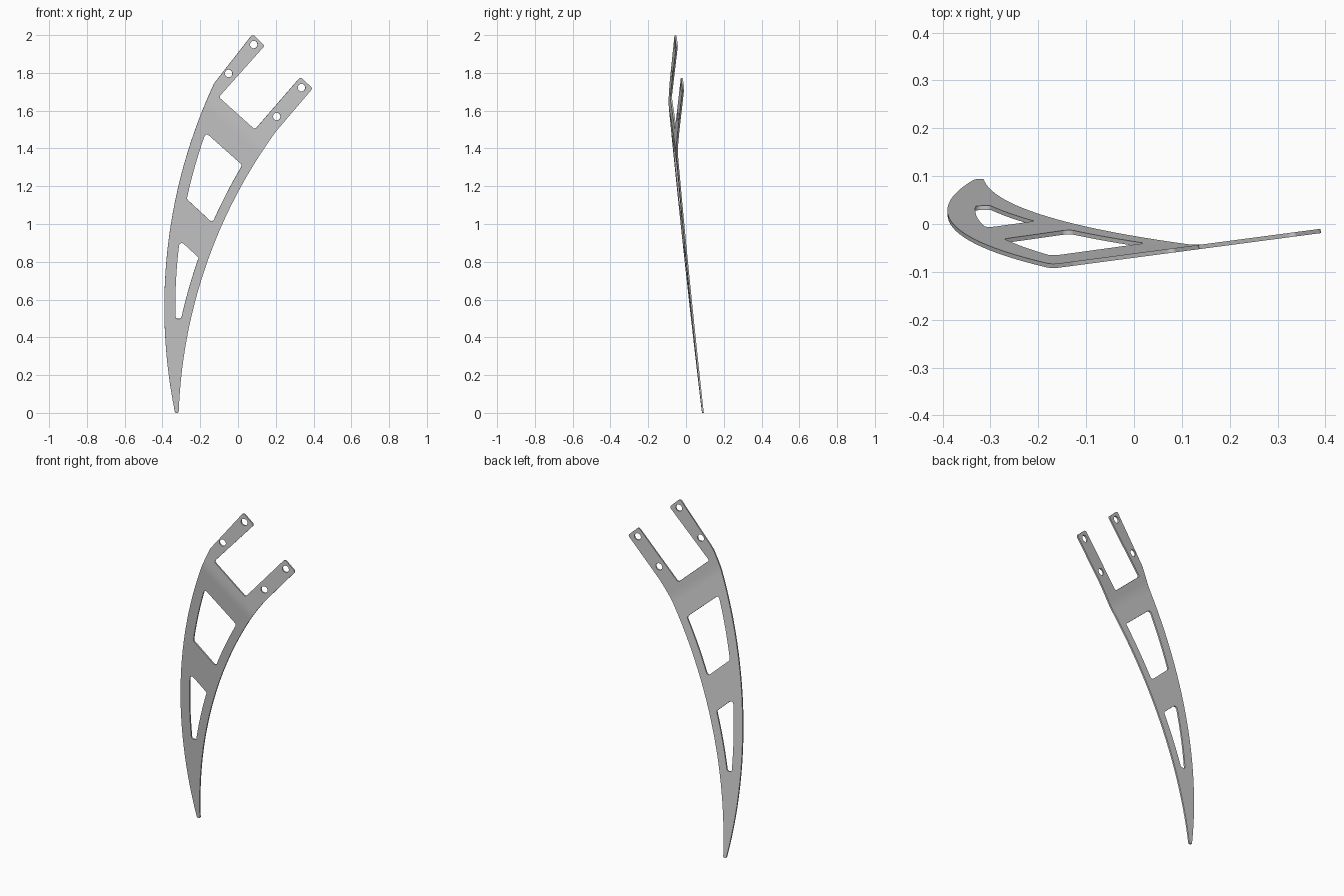
import bpy, bmesh
from math import sqrt, tan, cos, sin, pi
from mathutils import Vector

if "Cube" in bpy.data.objects:
    bpy.data.objects.remove(bpy.data.objects["Cube"])

THICK = 0.009
LEFT, LEFT_R = (2.40, 0.56), 2.79       # circle of the outer (left) edge
RIGHT, RIGHT_R = (2.374, -0.095), 2.69  # circle of the inner (right) edge


def arc(c, rad, z0, z1, n, r0, r1):
    """Points (x, z, fillet) on the left side of a circle, z0 to z1."""
    pts = []
    for i in range(n + 1):
        z = z0 + (z1 - z0) * i / n
        fillet = r0 if i == 0 else r1 if i == n else 0
        pts.append((c[0] - sqrt(rad * rad - (z - c[1]) ** 2), z, fillet))
    return pts


def rounded(pts, steps=6):
    """Round the corners of a closed profile by each point's fillet radius."""
    out = []
    for i, (x, z, r) in enumerate(pts):
        p = Vector((x, z))
        if r == 0:
            out.append(p)
            continue
        a = Vector(pts[i - 1][:2]) - p
        b = Vector(pts[(i + 1) % len(pts)][:2]) - p
        la, lb = a.length, b.length
        a.normalize()
        b.normalize()
        half = a.angle(b) / 2
        t = min(r / tan(half), la * 0.48, lb * 0.48)
        r = t * tan(half)
        centre = p + (a + b).normalized() * (r / sin(half))
        va, vb = p + a * t - centre, p + b * t - centre
        for k in range(steps + 1):
            f = k / steps
            out.append(centre + va.lerp(vb, f).normalized() * r)
    return out


def circle(x, z, r, n=24):
    return [Vector((x + r * cos(2 * pi * i / n), z + r * sin(2 * pi * i / n))) for i in range(n)]


# Outer profile: curved blade with a two-pronged fork on top
outline = rounded(
    arc(LEFT, LEFT_R, 0, 1.745, 28, 0.007, 0.08)
    + [(0.077, 2.005, 0.012), (0.141, 1.944, 0.012),
       (-0.102, 1.672, 0.012), (0.089, 1.500, 0.012),
       (0.330, 1.778, 0.012), (0.395, 1.718, 0.012)]
    + arc(RIGHT, RIGHT_R, 1.49, 0, 26, 0, 0.007))

# Two lightening windows that follow the blade edges
windows = [
    rounded(arc(LEFT, LEFT_R - 0.058, 1.132, 1.484, 6, 0.014, 0.014)
            + arc(RIGHT, RIGHT_R + 0.05, 1.312, 1.006, 6, 0.014, 0.014)),
    rounded(arc(LEFT, LEFT_R - 0.058, 0.498, 0.915, 7, 0.012, 0.015)
            + arc(RIGHT, RIGHT_R + 0.05, 0.822, 0.498, 6, 0.01, 0.012)),
]

# Bolt holes in the prongs
bolts = [circle(x, z, 0.02) for x, z in
         ((0.083, 1.950), (-0.050, 1.797), (0.336, 1.722), (0.205, 1.569))]

bm = bmesh.new()
for loop in [outline] + windows + bolts:
    vs = [bm.verts.new((p.x, 0, p.y)) for p in loop]
    for i, v in enumerate(vs):
        bm.edges.new((vs[i - 1], v))
bmesh.ops.triangle_fill(bm, use_beauty=True, use_dissolve=False,
                        edges=bm.edges[:], normal=(0, -1, 0))

# Fold the sheet along a slanted line below the fork
fold_at = Vector((-0.17, 0, 1.64))
fold_n = Vector((0.644, 0, 0.765))
W = 0.03
for i in range(7):
    bmesh.ops.bisect_plane(bm, geom=bm.verts[:] + bm.edges[:] + bm.faces[:],
                           plane_co=fold_at + fold_n * (W * (i / 3 - 1)), plane_no=fold_n)
for v in bm.verts:
    u = -(v.co - fold_at).dot(fold_n)
    ramp = 0 if u < -W else u if u > W else (u + W) ** 2 / (4 * W)
    v.co.y = -0.0885 + 0.132 * (v.co.x + 0.17) + 0.1464 * ramp
bmesh.ops.recalc_face_normals(bm, faces=bm.faces[:])

mesh = bpy.data.meshes.new("blade_bracket")
bm.to_mesh(mesh)
bm.free()
plate = bpy.data.objects.new("blade_bracket", mesh)
bpy.context.collection.objects.link(plate)
bpy.context.view_layer.objects.active = plate
plate.select_set(True)

# Sheet thickness and shading
solid = plate.modifiers.new("thickness", 'SOLIDIFY')
solid.thickness = THICK
solid.offset = 0
bpy.ops.object.modifier_apply(modifier=solid.name)
bpy.ops.object.shade_smooth_by_angle(angle=0.6)
wn = plate.modifiers.new("even_shading", 'WEIGHTED_NORMAL')
wn.keep_sharp = True
